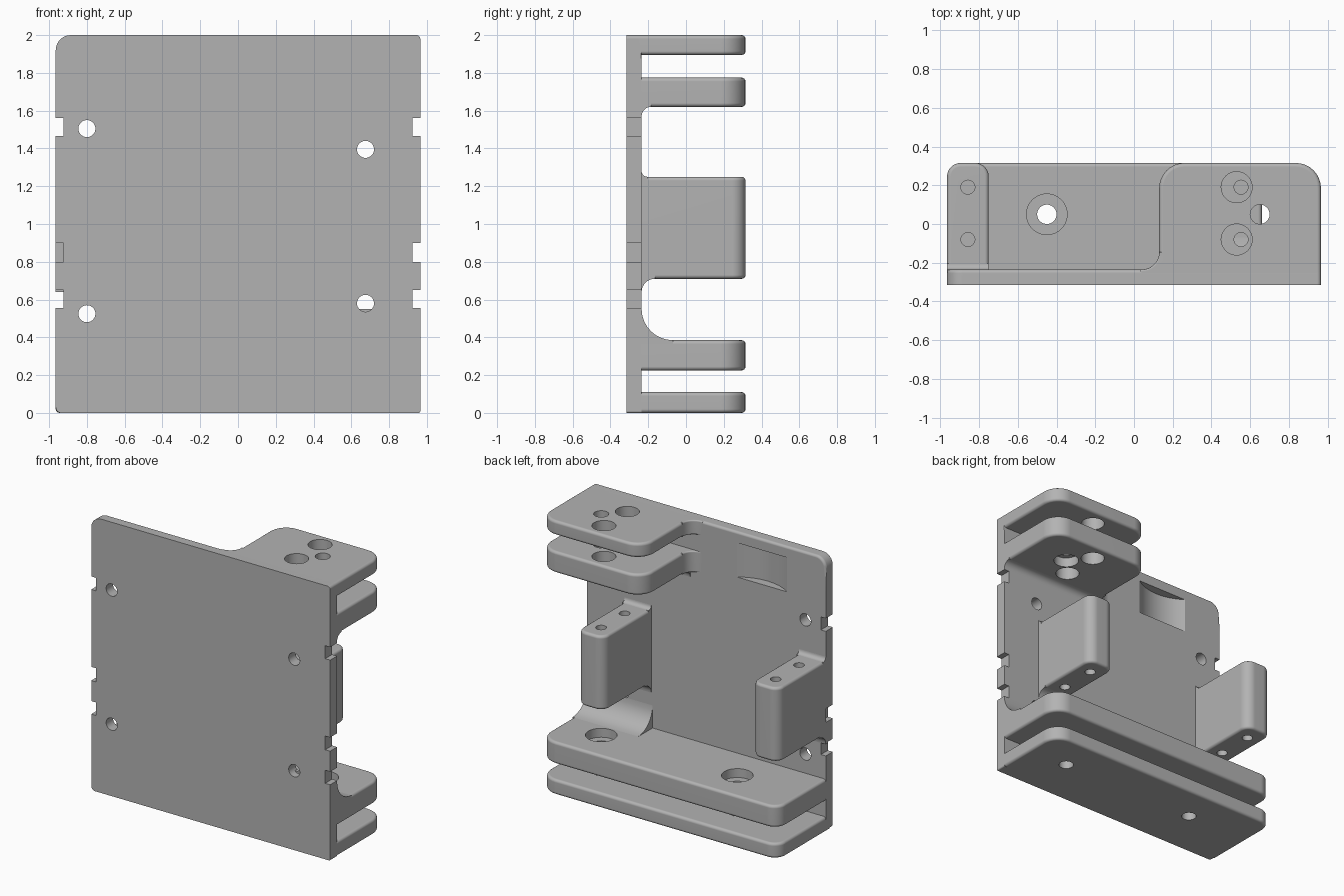
import bpy, bmesh, math
from mathutils import Vector

if "Cube" in bpy.data.objects:
    bpy.data.objects.remove(bpy.data.objects["Cube"])

grey = bpy.data.materials.new("light_grey")
grey.use_nodes = True
colour = (0.45, 0.45, 0.45, 1)
grey.diffuse_color = colour
grey.node_tree.nodes["Principled BSDF"].inputs["Base Color"].default_value = colour

W = 0.965               # half width
FRONT, BACK = -0.315, 0.315
WALL = -0.235           # rear face of the plate
ROOT = -0.3             # where parts are sunk into the plate


def outline(corners, steps=8):
    """Right-angled polygon whose corners (u, v, radius) become arcs."""
    pts = []
    for i, (u, v, r) in enumerate(corners):
        p = Vector((u, v))
        if r == 0:
            pts.append(p)
            continue
        a = (Vector(corners[i - 1][:2]) - p).normalized()
        b = (Vector(corners[(i + 1) % len(corners)][:2]) - p).normalized()
        centre = p + r * (a + b)
        for k in range(steps + 1):
            t = math.pi / 2 * k / steps
            pts.append(centre - r * (b * math.cos(t) + a * math.sin(t)))
    return pts


def place(u, v, w, axis):
    return {"x": (w, u, v), "y": (u, w, v), "z": (u, v, w)}[axis]


def prism(name, pts, axis, lo, hi):
    """Extrude a flat outline along an axis."""
    bm = bmesh.new()
    face = bm.faces.new([bm.verts.new(place(u, v, lo, axis)) for u, v in pts])
    top = bmesh.ops.extrude_face_region(bm, geom=[face])["geom"]
    shift = Vector(place(0, 0, hi - lo, axis))
    bmesh.ops.translate(bm, vec=shift, verts=[g for g in top if isinstance(g, bmesh.types.BMVert)])
    bmesh.ops.recalc_face_normals(bm, faces=bm.faces)
    mesh = bpy.data.meshes.new(name)
    bm.to_mesh(mesh)
    bm.free()
    ob = bpy.data.objects.new(name, mesh)
    bpy.context.collection.objects.link(ob)
    mesh.materials.append(grey)
    return ob


def cylinder(u, v, r, axis, lo, hi):
    n = 40
    ring = [(u + r * math.cos(math.tau * k / n), v + r * math.sin(math.tau * k / n)) for k in range(n)]
    return prism("cutter", ring, axis, lo, hi)


def finish(ob, cutters=(), bevel=0):
    """Round the rims, drill the holes, then bake and shade."""
    if bevel:
        mod = ob.modifiers.new("rim", "BEVEL")
        mod.width, mod.segments, mod.angle_limit = bevel, 4, math.radians(40)
    for c in cutters:
        mod = ob.modifiers.new("hole", "BOOLEAN")
        mod.operation, mod.solver, mod.object = "DIFFERENCE", "EXACT", c
    graph = bpy.context.evaluated_depsgraph_get()
    ob.data = bpy.data.meshes.new_from_object(ob.evaluated_get(graph))
    ob.modifiers.clear()
    for c in cutters:
        bpy.data.objects.remove(c)
    bpy.ops.object.select_all(action="DESELECT")
    ob.select_set(True)
    bpy.context.view_layer.objects.active = ob
    bpy.ops.object.shade_smooth_by_angle(angle=math.radians(30))
    mod = ob.modifiers.new("normals", "WEIGHTED_NORMAL")
    mod.keep_sharp = True


# Main plate with edge notches
notches = [(0.555, 0.65), (0.8, 0.9), (1.465, 1.56)]
IN = W - 0.04
corners = [(-W, 0, 0.03), (W, 0, 0.01)]
for a, b in notches:
    corners += [(W, a, 0), (IN, a, 0), (IN, b, 0), (W, b, 0)]
corners += [(W, 2, 0.02), (-W, 2, 0.08)]
for a, b in reversed(notches):
    corners += [(-W, b, 0), (-IN, b, 0), (-IN, a, 0), (-W, a, 0)]
plate = prism("main_plate", outline(corners), "y", FRONT, WALL)

# Soften the rear top rim of the plate
bm = bmesh.new()
bm.from_mesh(plate.data)
rim = [e for e in bm.edges if all(v.co.y > WALL - 0.001 and v.co.z > 1.91 for v in e.verts)]
bmesh.ops.bevel(bm, geom=rim, offset=0.018, segments=4, profile=0.5, affect="EDGES")
bm.to_mesh(plate.data)
bm.free()

# Plate holes and the curved pocket behind the upper corner
cuts = [cylinder(x, z, 0.045, "y", -0.4, -0.2)
        for x, z in [(-0.8, 1.505), (-0.8, 0.525), (0.675, 1.395), (0.675, 0.58)]]
cuts.append(cylinder(-0.45, 0.05, 0.35, "z", 1.67, 1.92))
finish(plate, cuts)

# Shelves: short pair above, full-width pair below
short = outline([(0.13, ROOT, 0), (W, ROOT, 0), (W, BACK, 0.13), (0.13, BACK, 0.13)])
wide = outline([(-W, ROOT, 0), (W, ROOT, 0), (W, BACK, 0.13), (-W, BACK, 0.09)])
BOLT_Y = 0.05
PIN_Y = (0.19, -0.08)


def bolts(xs, r, lo, hi):
    return [cylinder(x, BOLT_Y, r, "z", lo, hi) for x in xs]


def access(lo, hi):
    return [cylinder(0.53, y, 0.08, "z", lo, hi) for y in PIN_Y]


finish(prism("top_shelf", short, "z", 1.895, 2),
       bolts([0.65], 0.05, 1.8, 2.1) + access(1.8, 2.1), 0.02)
finish(prism("upper_inner_shelf", short, "z", 1.62, 1.775),
       bolts([0.65], 0.05, 1.5, 1.85) + bolts([0.65], 0.085, 1.5, 1.69) + access(1.5, 1.85), 0.02)
finish(prism("lower_inner_shelf", wide, "z", 0.225, 0.385),
       bolts([0.65, -0.45], 0.05, 0.2, 0.5) + bolts([0.65, -0.45], 0.105, 0.32, 0.5), 0.02)
finish(prism("bottom_shelf", wide, "z", 0, 0.11),
       bolts([0.65, -0.45], 0.05, -0.1, 0.2), 0.02)

# Sweeps where the short shelves flow into the plate
R = 0.09
for name, lo, hi in [("top_shelf_sweep", 1.895, 2), ("upper_inner_sweep", 1.62, 1.775)]:
    pts = outline([(0.2, ROOT, 0), (0.2, WALL + R, 0), (0.13, WALL + R, 0),
                   (0.13, WALL, R), (0.03, WALL, 0), (0.03, ROOT, 0)])
    finish(prism(name, pts, "z", lo, hi), bevel=0.018)


def cove(name, x0, x1, z, r, up):
    """Concave fillet between the plate and a level face at height z."""
    s = 1 if up else -1
    pts = outline([(-0.26, z - s * 0.03, 0), (WALL + r, z - s * 0.03, 0), (WALL + r, z, 0),
                   (WALL, z, r), (WALL, z + s * r, 0), (-0.26, z + s * r, 0)])
    # drop the doubled points where the arc meets its straight neighbours
    clean = [p for i, p in enumerate(pts) if (Vector(p) - Vector(pts[i - 1])).length > 1e-5]
    finish(prism(name, clean, "x", x0, x1))


cove("lower_gusset", 0.435, W, 0.385, 0.165, True)
cove("upper_inner_cove", 0.13, W, 1.62, 0.05, False)

# Two upright posts with pin holes
for side, x0, x1 in [("left", 0.445, 0.66), ("right", -W, -0.75)]:
    pts = outline([(x0, ROOT, 0), (x1, ROOT, 0), (x1, BACK, 0.07), (x0, BACK, 0.07)])
    mid = (x0 + x1) / 2
    pins = [cylinder(mid, y, 0.036, "z", 0.6, 1.4) for y in PIN_Y]
    post = prism(side + "_post", pts, "z", 0.71, 1.25)
    if side == "right":
        # keep the plate notches clear by starting the post at the wall
        slots = [prism("cutter", [(-1, 0.8), (-IN, 0.8), (-IN, 0.9), (-1, 0.9)], "y", -0.4, WALL)]
        pins += slots
    finish(post, pins, 0.02)
    cove(side + "_post_top_cove", x0, x1, 1.25, 0.03, True)
    cove(side + "_post_bottom_cove", x0, x1, 0.71, 0.07, False)
